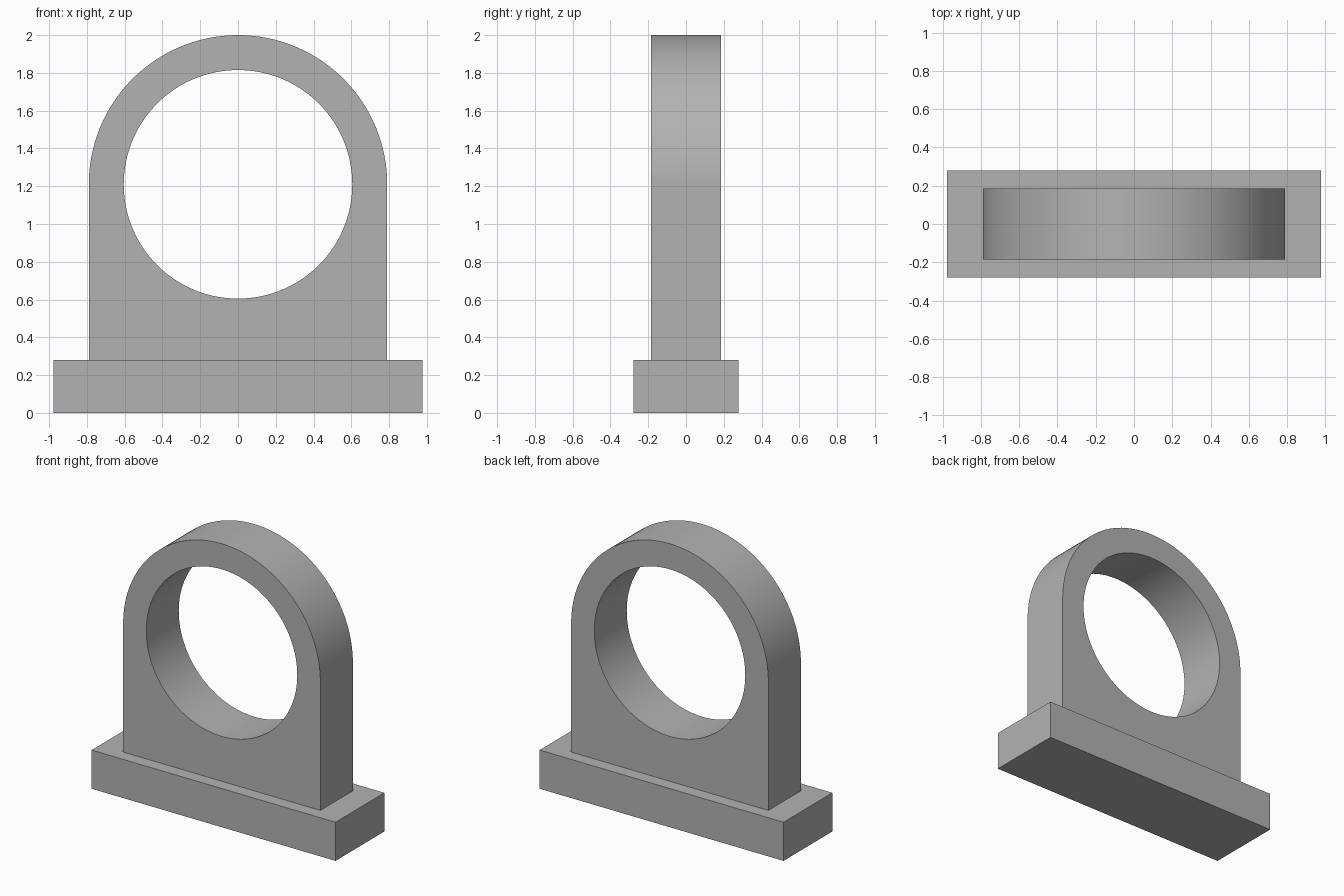
import bpy
import bmesh
import math

default = bpy.data.objects.get("Cube")
if default:
    bpy.data.objects.remove(default, do_unlink=True)

BASE_X, BASE_Y, BASE_TOP = 0.977, 0.279, 0.28
RADIUS, HOLE, HALF_Y = 0.79, 0.605, 0.186
CENTRE_Z = 2 - RADIUS
SEGMENTS = 128

grey = bpy.data.materials.new("plain grey")
grey.use_nodes = True
colour = (0.45, 0.45, 0.45, 1)
grey.diffuse_color = colour
grey.node_tree.nodes["Principled BSDF"].inputs["Base Color"].default_value = colour


def make_object(name, bm):
    bmesh.ops.recalc_face_normals(bm, faces=bm.faces)
    mesh = bpy.data.meshes.new(name)
    bm.to_mesh(mesh)
    bm.free()
    mesh.materials.append(grey)
    obj = bpy.data.objects.new(name, mesh)
    bpy.context.collection.objects.link(obj)
    return obj


# Base plate
bm = bmesh.new()
bmesh.ops.create_cube(bm, size=1)
bmesh.ops.scale(bm, vec=(2 * BASE_X, 2 * BASE_Y, BASE_TOP), verts=bm.verts)
bmesh.ops.translate(bm, vec=(0, 0, BASE_TOP / 2), verts=bm.verts)
make_object("base_plate", bm)

# Upright: round arch above the hole centre, straight sides and flat foot below
drop = CENTRE_Z - BASE_TOP
corner = math.atan2(drop, RADIUS)
angles = sorted([2 * math.pi * i / SEGMENTS for i in range(SEGMENTS)]
                + [math.pi + corner, 2 * math.pi - corner])


def outline_distance(angle):
    c, s = abs(math.cos(angle)), math.sin(angle)
    if s >= -1e-6:
        return RADIUS
    return min(RADIUS / max(c, 1e-6), drop / -s)


bm = bmesh.new()


def ring(distance, y):
    return [bm.verts.new((distance(a) * math.cos(a), y,
                          CENTRE_Z + distance(a) * math.sin(a))) for a in angles]


loops = [ring(outline_distance, -HALF_Y), ring(outline_distance, HALF_Y),
         ring(lambda a: HOLE, HALF_Y), ring(lambda a: HOLE, -HALF_Y)]
for first, second in zip(loops, loops[1:] + loops[:1]):
    for i in range(len(angles)):
        j = (i + 1) % len(angles)
        bm.faces.new((first[i], first[j], second[j], second[i]))
upright = make_object("arched_upright", bm)

# Smooth curved walls, crisp rims
bpy.ops.object.select_all(action='DESELECT')
upright.select_set(True)
bpy.context.view_layer.objects.active = upright
bpy.ops.object.shade_smooth_by_angle(angle=math.radians(30))
